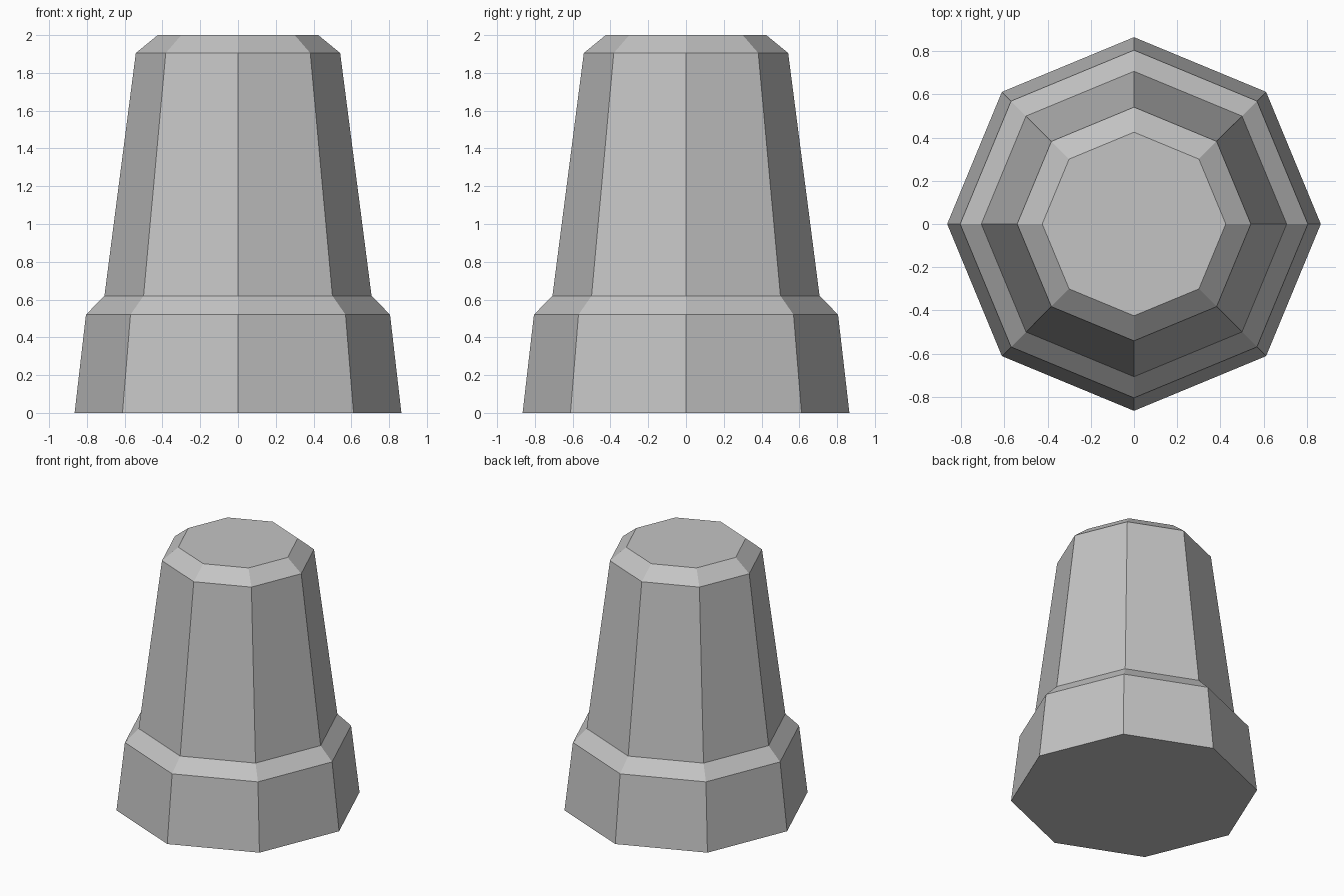
import bpy
import bmesh
from math import cos, sin, tau

cube = bpy.data.objects.get("Cube")
if cube:
    bpy.data.objects.remove(cube, do_unlink=True)

SIDES = 8

# One plain grey for the whole piece
grey = bpy.data.materials.new("grey")
grey.use_nodes = True
colour = (0.55, 0.55, 0.55, 1)
grey.diffuse_color = colour
grey.node_tree.nodes["Principled BSDF"].inputs["Base Color"].default_value = colour


def faceted_body(name, profile):
    """Closed, flat-sided solid from (radius, height) rings, bottom to top."""
    bm = bmesh.new()
    rings = []
    for radius, z in profile:
        rings.append([bm.verts.new((radius * cos(tau * i / SIDES),
                                    radius * sin(tau * i / SIDES), z))
                      for i in range(SIDES)])
    for low, high in zip(rings, rings[1:]):
        for i in range(SIDES):
            j = (i + 1) % SIDES
            bm.faces.new((low[i], low[j], high[j], high[i]))
    bm.faces.new(rings[0][::-1])
    bm.faces.new(rings[-1])
    mesh = bpy.data.meshes.new(name)
    bm.to_mesh(mesh)
    bm.free()
    mesh.materials.append(grey)
    obj = bpy.data.objects.new(name, mesh)
    bpy.context.collection.objects.link(obj)
    return obj


# Flared base, sloping ledge, tapered shaft and chamfered flat top
faceted_body("octagonal_pillar", [
    (0.865, 0), (0.805, 0.52),
    (0.707, 0.62), (0.541, 1.905),
    (0.425, 2),
])
